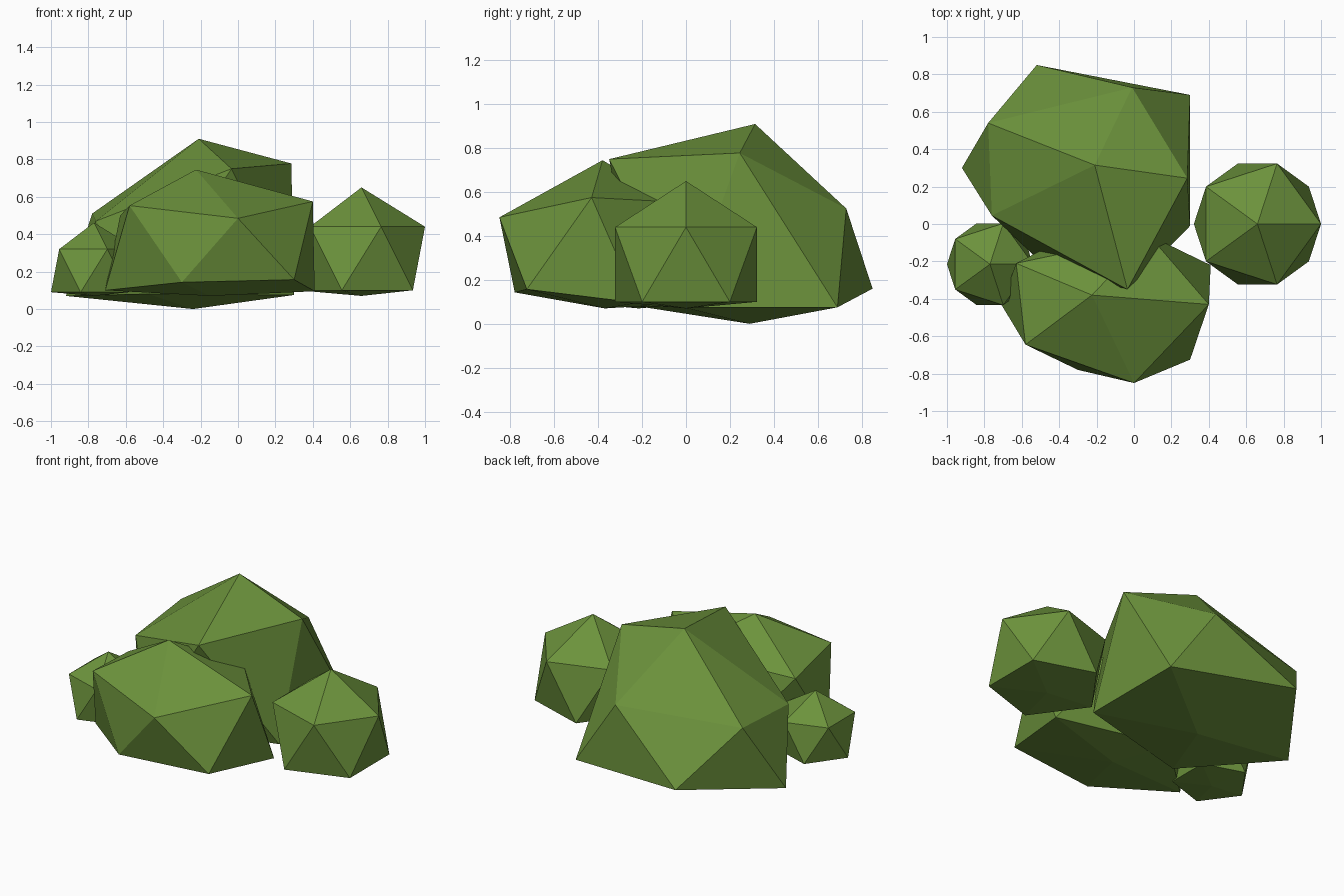
import bpy, bmesh
from mathutils import Vector

if "Cube" in bpy.data.objects:
    bpy.data.objects.remove(bpy.data.objects["Cube"])

green = bpy.data.materials.new("leaf_green")
green.diffuse_color = (0.15, 0.29, 0.045, 1)
green.use_nodes = True
green.node_tree.nodes["Principled BSDF"].inputs["Base Color"].default_value = green.diffuse_color


def finish(bm, name):
    bmesh.ops.recalc_face_normals(bm, faces=bm.faces)
    mesh = bpy.data.meshes.new(name)
    bm.to_mesh(mesh)
    bm.free()
    mesh.materials.append(green)
    bpy.context.collection.objects.link(bpy.data.objects.new(name, mesh))


def round_clump(name, centre, radius, floor):
    """Regular icosahedron with its lowest corner pushed up flat."""
    bm = bmesh.new()
    bmesh.ops.create_icosphere(bm, subdivisions=1, radius=radius)
    for v in bm.verts:
        v.co += Vector(centre)
        v.co.z = max(v.co.z, floor)
    finish(bm, name)


def faceted_clump(name, top, upper, lower, bottom):
    """Distorted icosahedron: two staggered rings of five between two tips."""
    bm = bmesh.new()
    t, b = bm.verts.new(top), bm.verts.new(bottom)
    u = [bm.verts.new(p) for p in upper]
    w = [bm.verts.new(p) for p in lower]   # w[i] sits between u[i] and u[i+1]
    for i in range(5):
        j = (i + 1) % 5
        bm.faces.new((t, u[i], u[j]))
        bm.faces.new((u[i], w[i], u[j]))
        bm.faces.new((u[j], w[i], w[j]))
        bm.faces.new((b, w[j], w[i]))
    finish(bm, name)


# Large rear clump
faceted_clump(
    "rear_clump", (-0.21, 0.315, 0.91),
    [(-0.01, 0.73, 0.525), (-0.78, 0.54, 0.51), (-0.76, 0.045, 0.47),
     (-0.035, -0.35, 0.75), (0.285, 0.245, 0.778)],
    [(-0.52, 0.85, 0.16), (-0.92, 0.30, 0.07), (-0.48, -0.22, 0.08),
     (0.30, -0.01, 0.075), (0.30, 0.69, 0.075)],
    (-0.24, 0.29, 0.0))

# Middle front clump
faceted_clump(
    "front_clump", (-0.225, -0.38, 0.745),
    [(0.0, -0.85, 0.485), (0.40, -0.43, 0.575), (0.08, -0.06, 0.555),
     (-0.63, -0.21, 0.50), (-0.58, -0.645, 0.553)],
    [(0.30, -0.725, 0.157), (0.41, -0.22, 0.095), (-0.30, -0.04, 0.09),
     (-0.71, -0.43, 0.10), (-0.30, -0.78, 0.143)],
    (-0.15, -0.37, 0.07))

# Small side clumps
round_clump("right_clump", (0.66, 0, 0.27), 0.38, 0.07)
round_clump("left_clump", (-0.77, -0.215, 0.205), 0.257, 0.07)
